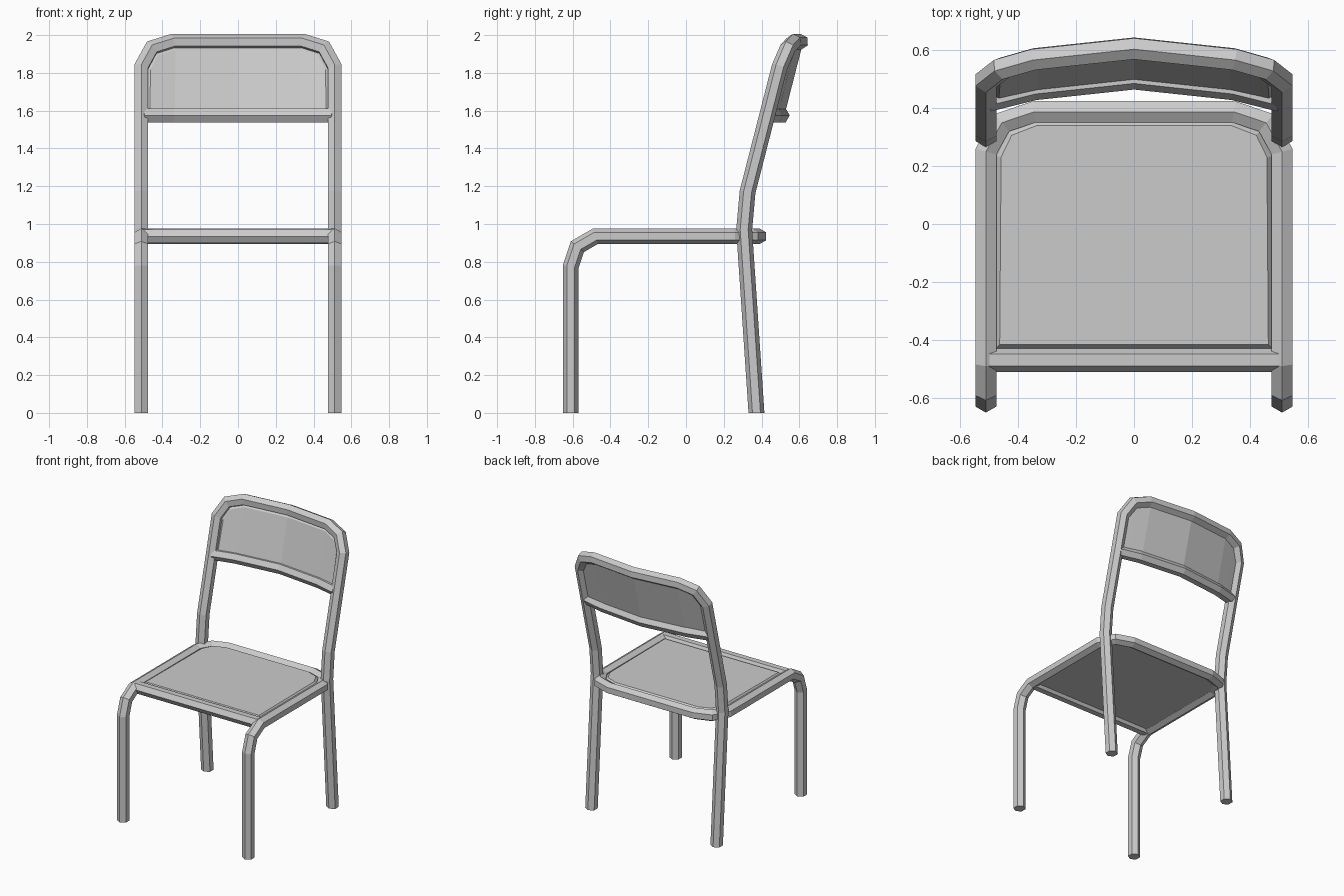
import bpy, bmesh, math
from mathutils import Vector

if "Cube" in bpy.data.objects:
    bpy.data.objects.remove(bpy.data.objects["Cube"])

R = 0.042  # tube radius, corner to centre
Z = Vector((0, 0, 1))


def finish(bm, name):
    bmesh.ops.recalc_face_normals(bm, faces=bm.faces)
    me = bpy.data.meshes.new(name)
    bm.to_mesh(me)
    bm.free()
    ob = bpy.data.objects.new(name, me)
    bpy.context.collection.objects.link(ob)
    return ob


def mirrored(half):
    """Complete a path given from the left end to the middle (x <= 0)."""
    back = [(-x, y, z) for x, y, z in reversed(half)]
    return half + (back[1:] if abs(half[-1][0]) < 1e-6 else back)


def tube(name, path, corner, end_normal=None):
    """Hexagonal tube with mitred bends; 'corner' is the way one edge points."""
    pts = [Vector(p) for p in path]
    dirs = [(b - a).normalized() for a, b in zip(pts, pts[1:])]
    u = Vector(corner)
    u = (u - dirs[0] * u.dot(dirs[0])).normalized()
    v = dirs[0].cross(u)
    ring = [pts[0] + R * (u * math.cos(k * math.pi / 3) + v * math.sin(k * math.pi / 3))
            for k in range(6)]
    bm = bmesh.new()
    rows = []
    for i, p in enumerate(pts):
        d = dirs[max(i - 1, 0)]
        if 0 < i < len(pts) - 1:
            n = dirs[i - 1] + dirs[i]
        else:
            n = end_normal or d
        # slide the ring along the segment onto the mitre plane
        ring = [q + d * ((p - q).dot(n) / d.dot(n)) for q in ring]
        rows.append([bm.verts.new(q) for q in ring])
    for a, b in zip(rows, rows[1:]):
        for k in range(6):
            bm.faces.new((a[k], a[k - 1], b[k - 1], b[k]))
    bm.faces.new(rows[0])
    bm.faces.new(rows[-1])
    return finish(bm, name)


# Front legs, seat sides and seat back: one continuous bent tube
tube("seat_frame", mirrored([
    (-.512, -.61, 0), (-.512, -.61, .775), (-.512, -.575, .88), (-.512, -.48, .935),
    (-.512, .25, .935), (-.457, .35, .935), (-.345, .388, .935)]), (0, -1, 0), Z)

# Back legs and backrest arch: second continuous bent tube
tube("back_frame", mirrored([
    (-.512, .373, 0), (-.512, .308, .97), (-.512, .326, 1.17), (-.512, .495, 1.83),
    (-.457, .538, 1.93), (-.345, .57, 1.965), (0, .607, 1.965)]), (0, -1, 0), Z)

# Cross bars
tube("front_bar", [(-.5, -.47, .935), (.5, -.47, .935)], (0, -1, 0))
tube("backrest_bar", mirrored([
    (-.505, .43, 1.575), (-.345, .47, 1.575), (0, .507, 1.575)]), (0, -1, 0))

# Seat panel with a bevelled upper rim
bm = bmesh.new()
outline = mirrored([(-.477, -.43, .915), (-.477, .235, .915),
                    (-.435, .32, .915), (-.34, .358, .915)])
base = bm.faces.new([bm.verts.new(p) for p in outline])
ext = bmesh.ops.extrude_face_region(bm, geom=[base], use_keep_orig=True)["geom"]
bmesh.ops.translate(bm, vec=(0, 0, .03), verts=[g for g in ext if isinstance(g, bmesh.types.BMVert)])
bmesh.ops.recalc_face_normals(bm, faces=bm.faces)
top = [f for f in bm.faces if f.normal.z > .9]
bmesh.ops.inset_region(bm, faces=top, thickness=.018, depth=.018)
finish(bm, "seat")


# Curved backrest panel following both bars
def rest_y(x, z):
    x = abs(x)
    curve = x * .107 if x < .345 else .037 + (x - .345) * .23
    return .507 + (z - 1.575) * .256 - curve


half = [(0, 1.935), (.335, 1.935), (.44, 1.9), (.48, 1.82)]
columns = [(-x, z) for x, z in reversed(half[1:])] + half
bm = bmesh.new()
rows = []
for x, zt in columns:
    rows.append([[bm.verts.new((x, rest_y(x, z) + dy, z)) for z in (1.59, zt)]
                 for dy in (-.006, .014)])
for (fa, ba), (fb, bb) in zip(rows, rows[1:]):
    bm.faces.new((fa[0], fb[0], fb[1], fa[1]))
    bm.faces.new((ba[0], ba[1], bb[1], bb[0]))
    bm.faces.new((fa[1], fb[1], bb[1], ba[1]))
    bm.faces.new((fa[0], ba[0], bb[0], fb[0]))
for f, b in (rows[0], rows[-1]):
    bm.faces.new((f[0], f[1], b[1], b[0]))
bmesh.ops.recalc_face_normals(bm, faces=bm.faces)
front = [f for f in bm.faces if f.normal.y < -.8]
bmesh.ops.inset_region(bm, faces=front, thickness=.016, depth=.01)
finish(bm, "backrest")
